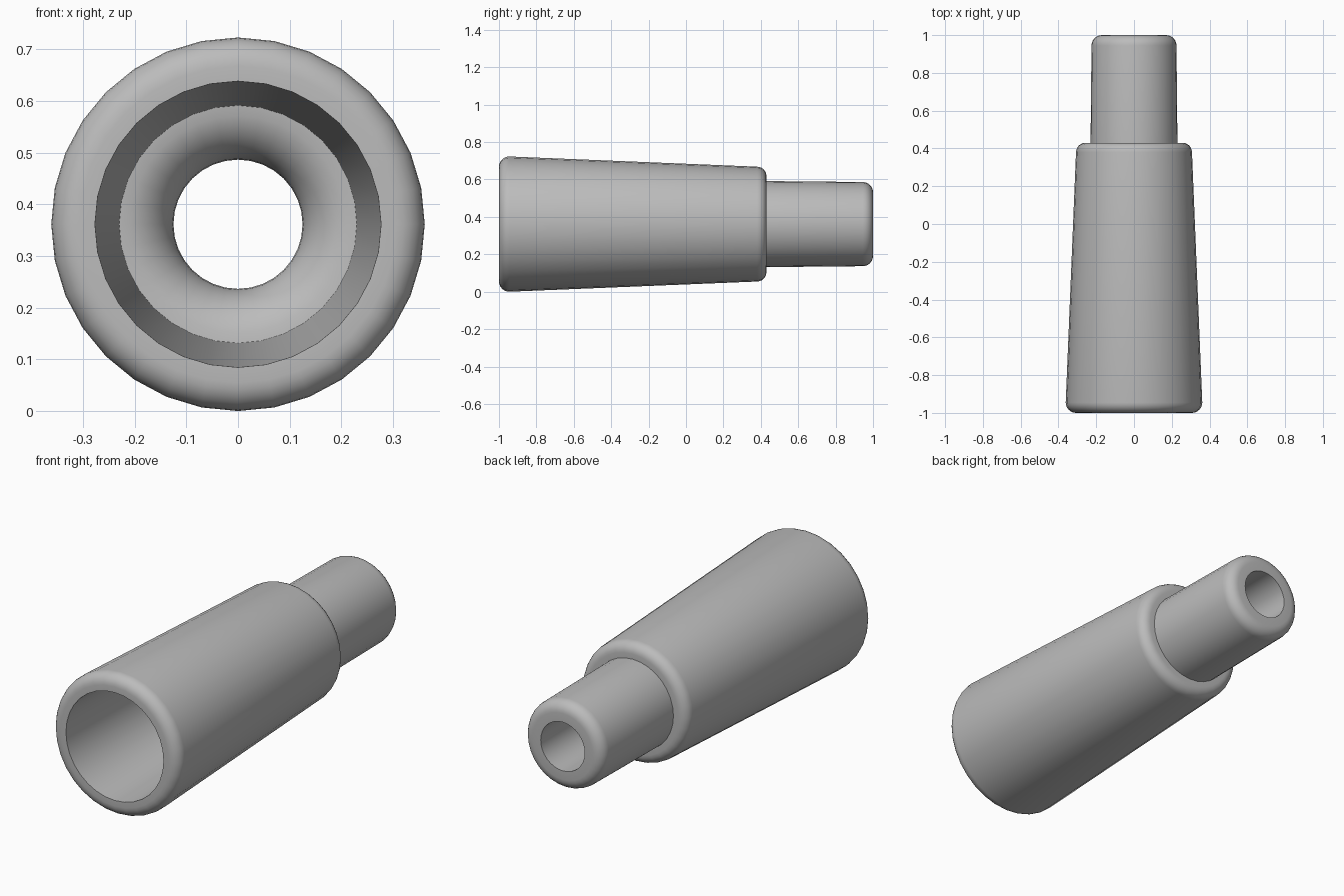
import bpy
import bmesh
from math import sin, cos, pi, radians
from mathutils import Vector

if "Cube" in bpy.data.objects:
    bpy.data.objects.remove(bpy.data.objects["Cube"], do_unlink=True)

AXIS_Z = 0.3615
SIDES = 32

grey = bpy.data.materials.new("plain_grey")
grey.use_nodes = True
colour = (0.5, 0.5, 0.5, 1)
grey.diffuse_color = colour
grey.node_tree.nodes["Principled BSDF"].inputs["Base Color"].default_value = colour


def arc(y, r, size_y, size_r, start, end, steps=6):
    """Rounded profile corner as (y, radius) points; angle 0 points along +y."""
    angles = [radians(start + (end - start) * i / steps) for i in range(steps + 1)]
    return [(y + size_y * cos(a), r + size_r * sin(a)) for a in angles]


def lathe(name, profile):
    """Spin a closed (y, radius) profile round the long axis."""
    bm = bmesh.new()
    verts = [bm.verts.new((0, y, AXIS_Z + r)) for y, r in profile]
    edges = [bm.edges.new((v, verts[(i + 1) % len(verts)])) for i, v in enumerate(verts)]
    bmesh.ops.spin(bm, geom=verts + edges, cent=Vector((0, 0, AXIS_Z)), axis=(0, 1, 0),
                   angle=2 * pi, steps=SIDES, use_merge=True)
    bmesh.ops.remove_doubles(bm, verts=bm.verts, dist=0.0001)
    bmesh.ops.recalc_face_normals(bm, faces=bm.faces)
    mesh = bpy.data.meshes.new(name)
    bm.to_mesh(mesh)
    bm.free()
    mesh.materials.append(grey)
    obj = bpy.data.objects.new(name, mesh)
    bpy.context.collection.objects.link(obj)
    bpy.ops.object.select_all(action="DESELECT")
    obj.select_set(True)
    bpy.context.view_layer.objects.active = obj
    bpy.ops.object.shade_smooth_by_angle(angle=radians(35))
    return obj


# Tapered sleeve stepping down to a narrow spout, hollow all the way through
profile = [(-1, 0.277)]
profile += arc(-0.945, 0.3065, 0.055, 0.055, 180, 90)     # front rim
profile += arc(0.38, 0.257, 0.05, 0.05, 90, 0)            # sleeve shoulder
profile += [(0.43, 0.23)]                                 # foot of the spout
profile += arc(0.945, 0.17, 0.055, 0.055, 90, 0)          # spout tip
profile += [(1, 0.125)]
profile += arc(0.42, 0.23, 0.12, 0.105, 270, 180, 8)      # inner shoulder
lathe("stepped_sleeve", profile)
